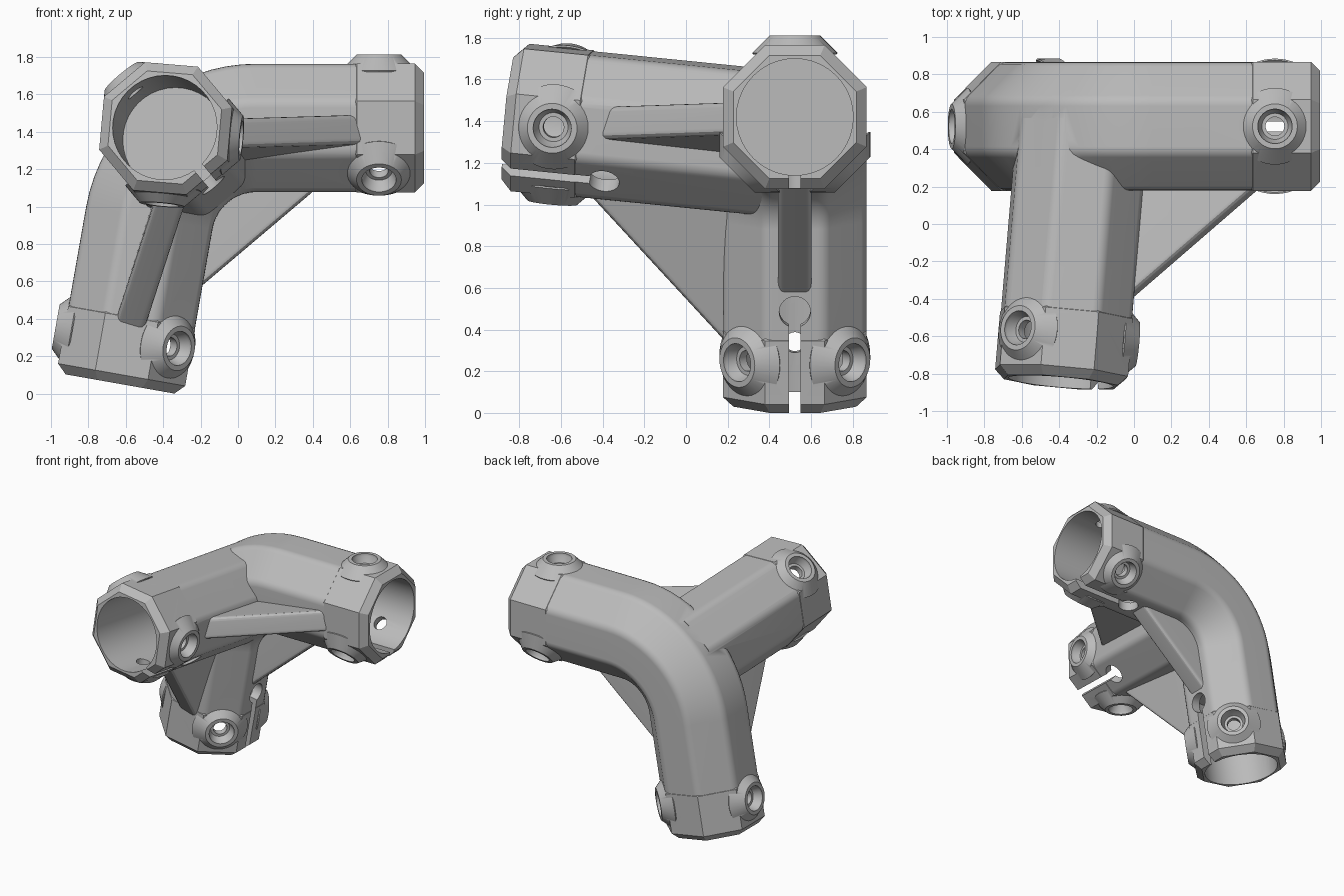
import bpy, bmesh
from math import sin, cos, tan, pi, radians
from mathutils import Vector as V

if "Cube" in bpy.data.objects:
    bpy.data.objects.remove(bpy.data.objects["Cube"])

APOTHEM, BORE, BEND = 0.345, 0.28, 0.58
TILT, LEAN = radians(10), radians(7.5)
Y = V((0, 1, 0))
corner = V((-0.385, 0.53, 1.425))

grey = bpy.data.materials.new("plain grey")
grey.use_nodes = True
grey.diffuse_color = (0.5, 0.5, 0.5, 1)
grey.node_tree.nodes["Principled BSDF"].inputs["Base Color"].default_value = grey.diffuse_color


def loft(name, rings):
    """Capped solid through a list of equal rings of points."""
    bm = bmesh.new()
    loops = [[bm.verts.new(p) for p in ring] for ring in rings]
    n = len(loops[0])
    for a, b in zip(loops, loops[1:]):
        for i in range(n):
            bm.faces.new((a[i], a[(i + 1) % n], b[(i + 1) % n], b[i]))
    bm.faces.new(loops[0])
    bm.faces.new(loops[-1])
    bmesh.ops.recalc_face_normals(bm, faces=bm.faces)
    mesh = bpy.data.meshes.new(name)
    bm.to_mesh(mesh)
    bm.free()
    mesh.materials.append(grey)
    obj = bpy.data.objects.new(name, mesh)
    bpy.context.collection.objects.link(obj)
    return obj


def octagon(c, u, v, apothem, fillet=0):
    """Octagon with flats facing u and v, optionally with rounded corners."""
    pts = []
    for k in range(8):
        mid = pi / 4 * k + pi / 8
        if fillet:
            reach = (apothem - fillet) / cos(pi / 8)
            for j in range(4):
                a = mid - pi / 8 + pi / 12 * j
                pts.append(c + u * (reach * cos(mid) + fillet * cos(a))
                           + v * (reach * sin(mid) + fillet * sin(a)))
        else:
            r = apothem / cos(pi / 8)
            pts.append(c + u * r * cos(mid) + v * r * sin(mid))
    return pts


def cone(name, base, axis, stations, n=40):
    """Round solid along an axis; stations are (distance, radius)."""
    u = axis.orthogonal().normalized()
    v = axis.cross(u)
    return loft(name, [[base + axis * h + (u * cos(2 * pi * i / n) + v * sin(2 * pi * i / n)) * r
                        for i in range(n)] for h, r in stations])


# Arms: root, direction, slot side, length
turn = pi / 2 - TILT
tangent = BEND * tan(turn / 2)
hub = corner + V((tangent, 0, -BEND))
mid_angle = pi / 2 + turn / 2
outward = V((cos(mid_angle), 0, sin(mid_angle)))
front_dir = -Y * cos(LEAN) + outward * sin(LEAN)
front_slot = -(outward * cos(LEAN) + Y * sin(LEAN))
down_dir = V((-sin(TILT), 0, -cos(TILT)))
side_arm = (corner, V((1, 0, 0)), V((0, 0, -1)), 1.385)
leg_arm = (corner, down_dir, V((cos(TILT), 0, -sin(TILT))), 1.39)
front_arm = (hub + outward * BEND, front_dir, front_slot, 1.38)

# Bent tube running from the side arm round to the leg
rings = [octagon(corner + side_arm[1] * 1.2, V((0, 0, 1)), Y, APOTHEM - 0.002, 0.08)]
for i in range(17):
    a = pi / 2 + turn * i / 16
    out = V((cos(a), 0, sin(a)))
    rings.append(octagon(hub + out * BEND, out, Y, APOTHEM - 0.002, 0.08))
rings.append(octagon(corner + down_dir * 1.2, -leg_arm[2], Y, APOTHEM - 0.002, 0.08))
body = loft("corner_tube_connector", rings)

# Front tube
root, d, s, length = front_arm
solids = [loft("front_tube", [octagon(root + d * t, s, d.cross(s), APOTHEM - 0.002, 0.08)
                              for t in (0, 1.2)])]


# Triangular gussets between each pair of arms
def gusset(name, p, q):
    p, q, inner = V(p), V(q), V((-0.3, 0.53, 1.25))
    along = (q - p).normalized() * 0.1
    tri = [p - along, q + along, inner]
    n = (q - p).cross(inner - p).normalized() * 0.08
    obj = loft(name, [[v - n for v in tri], [v + n for v in tri]])
    bm = bmesh.new()
    bm.from_mesh(obj.data)
    edges = [e for e in bm.edges
             if abs((e.verts[0].co - e.verts[1].co).normalized().dot(along.normalized())) > 0.99]
    bmesh.ops.bevel(bm, geom=edges, offset=0.03, segments=3, profile=0.5, affect='EDGES')
    bm.to_mesh(obj.data)
    bm.free()
    solids.append(obj)


gusset("side_leg_gusset", (0.4, 0.53, 1.08), (-0.19, 0.53, 0.58))
gusset("side_front_gusset", (0.64, 0.18, 1.42), (-0.03, -0.4, 1.4))
gusset("leg_front_gusset", (-0.57, 0.18, 0.38), (-0.36, -0.42, 1.03))

# Collars, screw bosses, bores, slots and screw holes at each arm end
cutters = []
for root, d, s, length in (side_arm, leg_arm, front_arm):
    w = d.cross(s)
    end = root + d * length
    solids.append(loft("end_collar", [octagon(end - d * back, s, w, APOTHEM - inset)
                                      for back, inset in ((0.37, 0.01), (0.36, 0), (0.05, 0), (0, 0.05))]))
    cutters.append(cone("bore", end, d, ((-0.65, BORE), (0.1, BORE))))
    key = end - d * 0.5
    cutters.append(cone("keyhole", key, s, ((0.2, 0.075), (0.5, 0.075))))
    cutters.append(loft("slot", [[c + w * 0.027 + s * 0.2, c - w * 0.027 + s * 0.2,
                                  c - w * 0.027 + s * 0.5, c + w * 0.027 + s * 0.5]
                                 for c in (key, end + d * 0.1)]))
    for angle in (pi / 4, -pi / 4, pi):
        axis = s * cos(angle) + w * sin(angle)
        base = end - d * 0.242
        top = APOTHEM + 0.047
        solids.append(cone("screw_boss", base, axis,
                           ((0.3, 0.2), (top - 0.085, 0.205), (top, 0.12))))
        cutters.append(cone("screw_recess", base, axis, ((0.325, 0.07), (top - 0.02, 0.092), (0.45, 0.092))))
        cutters.append(cone("screw_hole", base, axis, ((0.15, 0.05), (0.4, 0.05))))

# Fuse the solids, then cut the openings
for group, mode in ((solids, 'UNION'), (cutters, 'DIFFERENCE')):
    for part in group:
        part.hide_render = True
        mod = body.modifiers.new(part.name, 'BOOLEAN')
        mod.operation, mod.object, mod.solver = mode, part, 'EXACT'
fused = bpy.data.meshes.new_from_object(body.evaluated_get(bpy.context.evaluated_depsgraph_get()))
body.modifiers.clear()
body.data = fused
for part in solids + cutters:
    bpy.data.objects.remove(part)

# Stand it on the ground, centred
for axis in range(3):
    vals = [v.co[axis] for v in fused.vertices]
    shift = min(vals) if axis == 2 else (min(vals) + max(vals)) / 2
    for v in fused.vertices:
        v.co[axis] -= shift

# Smooth curves, crisp edges
bpy.ops.object.select_all(action='DESELECT')
body.select_set(True)
bpy.context.view_layer.objects.active = body
bpy.ops.object.shade_smooth_by_angle(angle=radians(28))
body.modifiers.new("even_shading", 'WEIGHTED_NORMAL').keep_sharp = True
